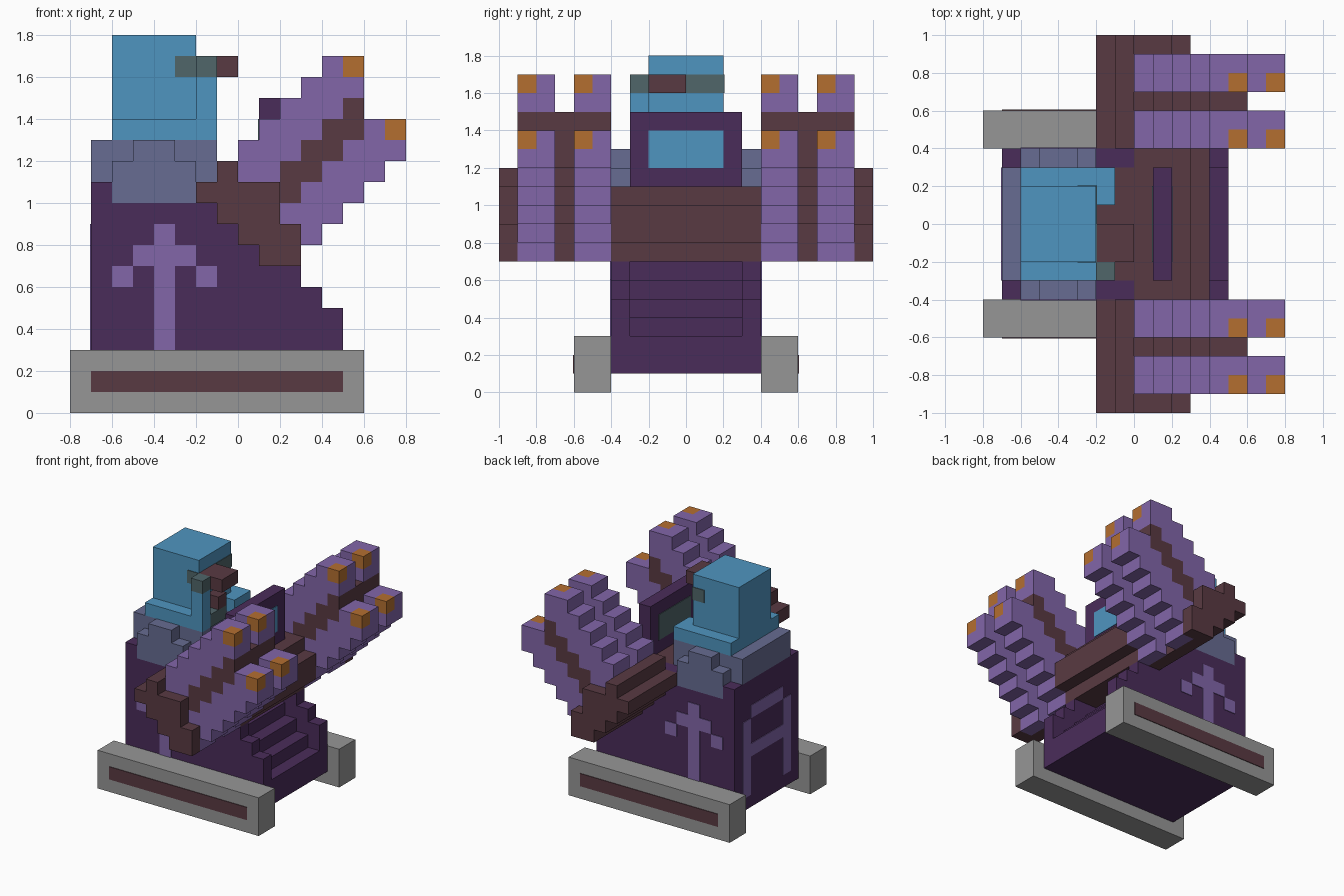
import bpy, bmesh

cube = bpy.data.objects.get("Cube")
if cube:
    bpy.data.objects.remove(cube, do_unlink=True)

U = 0.1     # block size
T = 0.05    # painted plate thickness, in blocks


def material(name, hex_code):
    def lin(c):
        c /= 255
        return c / 12.92 if c <= 0.04045 else ((c + 0.055) / 1.055) ** 2.4
    col = [lin(int(hex_code[i:i + 2], 16)) for i in (0, 2, 4)] + [1.0]
    m = bpy.data.materials.new(name)
    m.use_nodes = True
    m.diffuse_color = col
    m.node_tree.nodes["Principled BSDF"].inputs["Base Color"].default_value = col
    return m


BLUE = material("bright_blue", "4F95C0")
LILAC = material("lilac", "8266A9")
PLUM = material("dark_plum", "4A2C5A")
BROWN = material("red_brown", "593A42")
STONE = material("stone_grey", "969696")
ORANGE = material("orange", "B46F30")
SLATE = material("slate_blue", "676C92")
TEAL = material("grey_teal", "50666A")


def finish(name, bm, mat):
    bmesh.ops.recalc_face_normals(bm, faces=bm.faces)
    me = bpy.data.meshes.new(name)
    bm.to_mesh(me)
    bm.free()
    me.materials.append(mat)
    ob = bpy.data.objects.new(name, me)
    bpy.context.collection.objects.link(ob)
    return ob


def stepped(name, mat, rows, y0, y1):
    """Extrude along y a silhouette given as rows (z0, z1, x0, x1), in blocks."""
    pts = []
    for z0, z1, x0, _ in rows:
        pts += [(x0, z0), (x0, z1)]
    for z0, z1, _, x1 in reversed(rows):
        pts += [(x1, z1), (x1, z0)]
    # drop repeated and collinear points
    out = []
    n = len(pts)
    pts = [p for i, p in enumerate(pts) if p != pts[i - 1]]
    n = len(pts)
    for i, p in enumerate(pts):
        a, b = pts[i - 1], pts[(i + 1) % n]
        if not (a[0] == p[0] == b[0] or a[1] == p[1] == b[1]):
            out.append(p)
    bm = bmesh.new()
    face = bm.faces.new([bm.verts.new((x * U, y0 * U, z * U)) for x, z in out])
    ext = bmesh.ops.extrude_face_region(bm, geom=[face])
    for v in ext["geom"]:
        if isinstance(v, bmesh.types.BMVert):
            v.co.y = y1 * U
    return finish(name, bm, mat)


def box(name, mat, x0, x1, y0, y1, z0, z1):
    return stepped(name, mat, [(z0, z1, x0, x1)], y0, y1)


def rows1(start, spans):
    """One-block-high rows from a list of (x0, x1) spans."""
    return [(start + i, start + i + 1, a, b) for i, (a, b) in enumerate(spans)]


# ---- Hull: core with stairs, higher side walls ----
stepped("hull_core", PLUM, [(1, 3, -7, 5), (3, 4, -7, 4), (4, 5, -7, 3),
                            (5, 6, -7, 2), (6, 7, -7, 1), (7, 10, -7, 0),
                            (10, 11, -7, -2)], -3, 3)
wall = [(1, 5, -7, 5), (5, 6, -7, 4), (6, 7, -7, 3), (7, 9, -7, 1), (9, 10, -7, 0)]

for side, s in (("right", -1), ("left", 1)):
    def span(a, b):
        return sorted((s * a, s * b))

    stepped("hull_wall_" + side, PLUM, wall, *span(3, 4))
    box("wall_rear_post_" + side, PLUM, -7, -6, *span(3, 4), 10, 11)
    box("wall_front_post_" + side, PLUM, -2, 0, *span(3, 4), 10, 11)

    # seat side panel with a raised middle
    stepped("seat_side_" + side, SLATE, [(10, 12, -6, -2), (12, 13, -5, -3)], *span(3, 4))

    # ground runner with inlaid stripe
    box("runner_" + side, STONE, -8, 6, *span(4, 6), 0, 3)
    box("runner_stripe_" + side, BROWN, -7, 5, *span(6, 6 + T), 1, 2)

    # branching emblem on the hull side
    y = span(4, 4 + T)
    box("emblem_stem_" + side, LILAC, -4, -3, *y, 3, 7)
    stepped("emblem_head_" + side, LILAC, [(7, 8, -5, -2), (8, 9, -4, -3)], *y)
    box("emblem_tip_rear_" + side, LILAC, -6, -5, *y, 6, 7)
    box("emblem_tip_front_" + side, LILAC, -2, -1, *y, 6, 7)

    # cross beam under the launcher and its end plate
    stepped("beam_" + side, BROWN,
            rows1(7, [(1, 2), (0, 2), (-1, 2), (-2, 1), (-1, 0)]), *span(4, 9))
    stepped("beam_end_" + side, BROWN,
            rows1(7, [(1, 3), (0, 3), (-1, 2), (-2, 2), (-1, 0)]), *span(9, 10))

    # launcher: four slanted barrels around a cross-shaped spacer
    lo = -9 if s < 0 else 4
    layer = rows1(10, [(1, 3), (2, 4), (3, 5), (4, 6), (5, 6)])
    stepped("launcher_layer_" + side, BROWN, layer, lo, lo + 5)
    stepped("launcher_rib_" + side, BROWN,
            rows1(9, [(1, 3), (1, 4), (1, 5), (2, 6), (3, 6), (4, 6)]), lo + 2, lo + 3)
    upper = [(0, 2), (0, 3), (1, 4), (2, 5), (3, 6)]
    lower = [(2, 3), (2, 4), (2, 5), (3, 6), (4, 7), (5, 8)]
    for i, y0 in enumerate((lo, lo + 3)):
        for tier, z, spans, tip in (("upper", 11, upper, 4), ("lower", 7, lower, 6)):
            name = f"{tier}_barrel_{side}_{i + 1}"
            zt = z + len(spans)
            stepped(name + "_a", LILAC, rows1(z, spans + [(tip, tip + 1)]), y0, y0 + 1)
            stepped(name + "_b", LILAC, rows1(z, spans + [(tip, tip + 2)]), y0 + 1, y0 + 2)
            box(name + "_tip", ORANGE, tip + 1, tip + 2, y0, y0 + 1, zt, zt + 1)

# ---- Beam through the hull and cockpit deck ----
stepped("beam_centre", BROWN, [(7, 8, 1, 3), (8, 10, 0, 4), (10, 11, 0, 3)], -4, 4)
box("cockpit_deck", BROWN, -2, 0, -3, 3, 10, 11)

# ---- Screen with a pane on both faces ----
box("screen_frame", PLUM, 1, 2, -3, 3, 11, 15)
box("screen_pane_front", BLUE, 2, 2 + T, -2, 2, 12, 14)
box("screen_pane_back", TEAL, 1 - T, 1, -2, 2, 12, 14)

# ---- Arch emblem on the rear face ----
for n, y0 in (("right", -3), ("left", 2)):
    box("arch_leg_" + n, LILAC, -7 - T, -7, y0, y0 + 1, 2, 8)
box("arch_top", LILAC, -7 - T, -7, -2, 2, 8, 9)
box("arch_bar", LILAC, -7 - T, -7, -2, 2, 5, 6)

# ---- Seat and pilot ----
box("seat", SLATE, -7, -2, -3, 3, 11, 13)
box("leg_right", SLATE, -2, -1, -3, -2, 11, 13)
box("leg_left", SLATE, -2, -1, 1, 3, 11, 13)
box("torso", BLUE, -6, -2, -3, 3, 13, 14)
box("head", BLUE, -6, -2, -2, 2, 14, 18)
box("visor", TEAL, -3, -2 + T, -2 - T, 2 + T, 16, 17)
box("forearm_right", BLUE, -2, -1, -3, -2, 13, 16)
box("hand_right", TEAL, -2, -1, -3, -2, 16, 17)
box("forearm_left", BLUE, -2, -1, 1, 3, 13, 14)
box("hand_left", TEAL, -2, -1, -2, 0, 13, 14)
box("spyglass", BROWN, -2, 0, -2, 0, 16, 17)
box("control_grip", BROWN, -2, -1, -1, 0, 14, 15)
